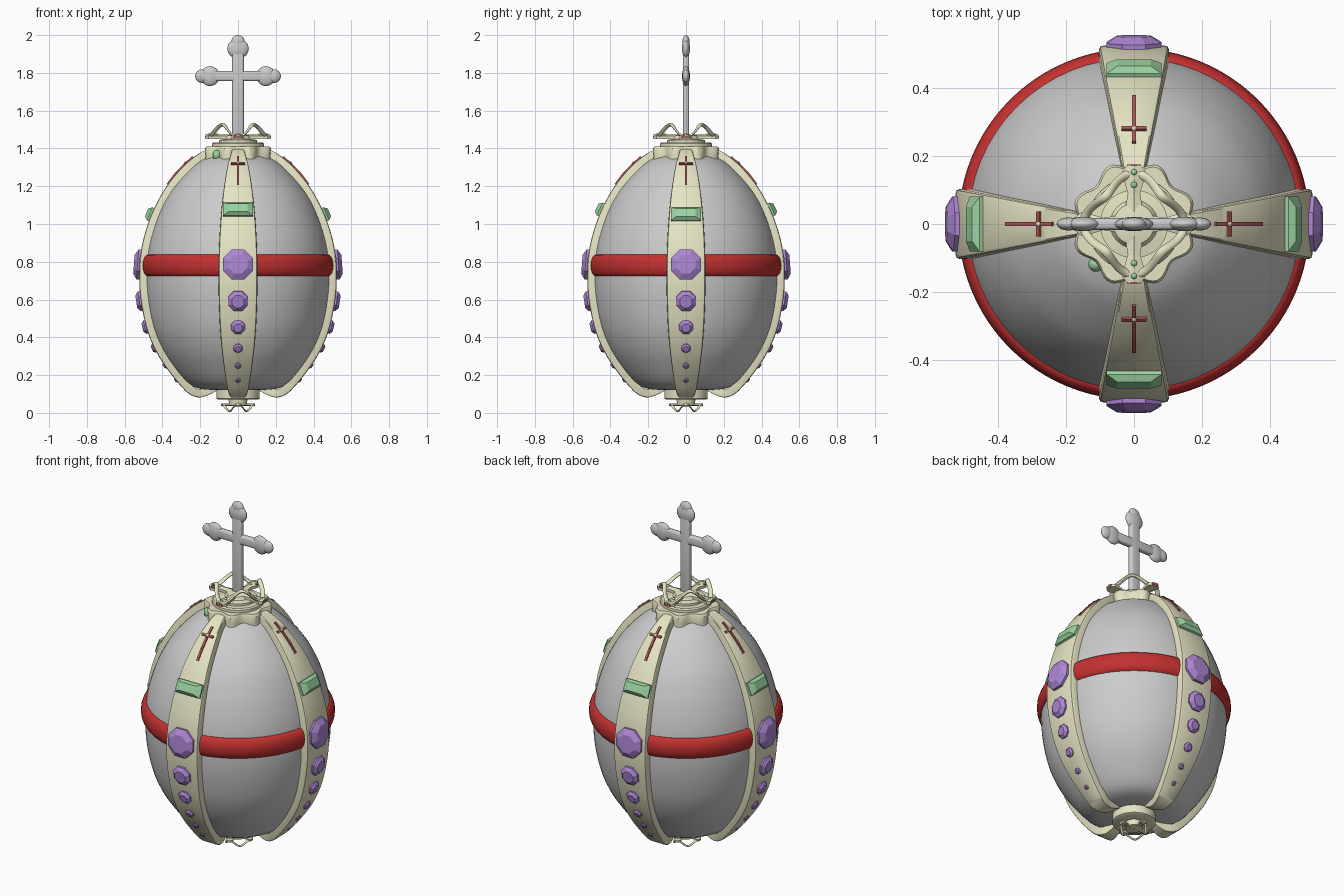
import bpy, bmesh, math
from mathutils import Vector, Matrix

if "Cube" in bpy.data.objects:
    bpy.data.objects.remove(bpy.data.objects["Cube"])

def material(name, rgb):
    m = bpy.data.materials.new(name)
    m.diffuse_color = (*rgb, 1)
    m.use_nodes = True
    m.node_tree.nodes["Principled BSDF"].inputs["Base Color"].default_value = m.diffuse_color
    return m

GOLD = material("pale_gold", (0.80, 0.78, 0.55))
RED = material("red", (0.55, 0.03, 0.03))
DARK = material("dark_red", (0.45, 0.10, 0.10))
PURPLE = material("purple", (0.42, 0.24, 0.65))
GREEN = material("green", (0.33, 0.65, 0.35))

def finish(name, bm, mat=None, matrix=None, smooth=None):
    bmesh.ops.recalc_face_normals(bm, faces=bm.faces)
    me = bpy.data.meshes.new(name)
    bm.to_mesh(me)
    bm.free()
    if mat:
        me.materials.append(mat)
    ob = bpy.data.objects.new(name, me)
    bpy.context.collection.objects.link(ob)
    if matrix:
        ob.matrix_world = matrix
    if smooth:
        bpy.ops.object.select_all(action='DESELECT')
        ob.select_set(True)
        bpy.context.view_layer.objects.active = ob
        bpy.ops.object.shade_smooth_by_angle(angle=math.radians(smooth))
    return ob

def loft(name, rings, mat=None, matrix=None, smooth=None, closed=False):
    bm = bmesh.new()
    vs = [[bm.verts.new(p) for p in ring] for ring in rings]
    n = len(vs[0])
    pairs = list(zip(vs, vs[1:])) + ([(vs[-1], vs[0])] if closed else [])
    for a, b in pairs:
        for i in range(n):
            j = (i + 1) % n
            bm.faces.new((a[i], a[j], b[j], b[i]))
    if not closed:
        bm.faces.new(vs[0])
        bm.faces.new(vs[-1])
    return finish(name, bm, mat, matrix, smooth)

def circle(r, z, n=64, shape=lambda a: 1.0):
    return [(r * shape(a) * math.cos(a), r * shape(a) * math.sin(a), z)
            for a in (2 * math.pi * i / n for i in range(n))]

def lathe(name, prof, mat=None, n=64, smooth=35, **kw):
    return loft(name, [circle(r, z, n) for r, z in prof], mat, smooth=smooth, **kw)

def spline(pts, sub=4):
    """Catmull-Rom resampling of a profile."""
    p = [Vector(q) for q in pts]
    p = [2 * p[0] - p[1]] + p + [2 * p[-1] - p[-2]]
    out = []
    for a, b, c, d in zip(p, p[1:], p[2:], p[3:]):
        for k in range(sub):
            t = k / sub
            out.append(0.5 * (2 * b + (c - a) * t + (2 * a - 5 * b + 4 * c - d) * t * t
                              + (3 * b - a - 3 * c + d) * t ** 3))
    return out + [p[-2]]

def box(name, size, mat, matrix, bevel=0):
    bm = bmesh.new()
    bmesh.ops.create_cube(bm, size=1)
    bmesh.ops.scale(bm, vec=size, verts=bm.verts)
    if bevel:
        bmesh.ops.bevel(bm, geom=bm.edges[:], offset=bevel, segments=3, affect='EDGES', profile=0.5)
    return finish(name, bm, mat, matrix, 40 if bevel else None)

def ball(name, loc, size, mat=None):
    bm = bmesh.new()
    bmesh.ops.create_uvsphere(bm, u_segments=20, v_segments=12, radius=1)
    bmesh.ops.scale(bm, vec=size, verts=bm.verts)
    return finish(name, bm, mat, Matrix.Translation(loc), 60)

def gem(name, rx, ry, h, n, mat, matrix):
    def ring(s, z):
        k = s / math.cos(math.pi / n)
        return [(rx * k * math.cos(a), ry * k * math.sin(a), z)
                for a in (2 * math.pi * (i + 0.5) / n for i in range(n))]
    return loft(name, [ring(1, -0.02), ring(1, h * 0.35), ring(0.62, h)], mat, matrix)

# egg-shaped body
egg = spline([(0.02, 1.385), (0.10, 1.375), (0.16, 1.355), (0.24, 1.305), (0.355, 1.18), (0.42, 1.065),
              (0.462, 0.95), (0.486, 0.84), (0.493, 0.72), (0.485, 0.6), (0.457, 0.46), (0.41, 0.345),
              (0.345, 0.245), (0.27, 0.16), (0.2, 0.128), (0.1, 0.12)])
lathe("egg_body", egg, smooth=60)

# raised red girdle
lathe("red_girdle", [(0.483 + 0.032 * math.cos(a), 0.78 + 0.06 * math.sin(a))
                     for a in (2 * math.pi * i / 16 for i in range(16))], RED, 96, 60, closed=True)

# band outline shared by the four straps and their jewels
band = spline([(0.10, 1.412), (0.17, 1.393), (0.24, 1.35), (0.31, 1.285), (0.385, 1.19), (0.45, 1.07),
               (0.493, 0.95), (0.516, 0.84), (0.523, 0.72), (0.515, 0.6), (0.485, 0.45), (0.437, 0.33),
               (0.37, 0.225), (0.29, 0.128), (0.245, 0.092), (0.2, 0.082), (0.15, 0.097), (0.10, 0.125)])

def normal(i):
    t = band[min(i + 1, len(band) - 1)] - band[max(i - 1, 0)]
    return Vector((-t.y, t.x)).normalized()

def on_band(z):
    """Frame lying on the front strap at height z, its Z axis pointing outward."""
    for i in range(len(band) - 1):
        a, b = band[i], band[i + 1]
        if a.y >= z >= b.y:
            p = a.lerp(b, (a.y - z) / (a.y - b.y))
            n = normal(i).lerp(normal(i + 1), 0.5).normalized()
            return Matrix(((1, 0, 0, 0), (0, n.y, -n.x, -p.x), (0, n.x, n.y, p.y), (0, 0, 0, 1)))

strap = []
for i, p in enumerate(band):
    n, w = normal(i), 0.197 * p.x
    ring = []
    for side, depth in ((-1, 0.045), (-1, 0.012), (-0.96, 0.003), (-0.88, 0),
                        (0.88, 0), (0.96, 0.003), (1, 0.012), (1, 0.045)):
        q = p + n * -depth
        ring.append((side * w, -q.x, q.y))
    strap.append(ring)

for k, side in enumerate(("front", "right", "back", "left")):
    turn = Matrix.Rotation(k * math.pi / 2, 4, 'Z')
    loft(side + "_strap", strap, GOLD, turn, 35)
    # purple stones shrinking downwards
    for z, r, h in ((0.785, 0.08, 0.03), (0.592, 0.053, 0.025), (0.455, 0.036, 0.02),
                    (0.343, 0.024, 0.014), (0.25, 0.016, 0.008), (0.172, 0.012, 0.006)):
        gem(side + "_purple_stone", r, r, h, 8, PURPLE, turn @ on_band(z))
    # green baguette stone
    gem(side + "_green_stone", 0.08, 0.037, 0.028, 4, GREEN, turn @ on_band(1.075 - 0.025 * (k % 2)))
    # inlaid red cross
    for z in (1.235, 1.285, 1.332):
        box(side + "_inlay_upright", (0.013, 0.066, 0.014), DARK, turn @ on_band(z))
    box(side + "_inlay_bar", (0.072, 0.013, 0.016), DARK, turn @ on_band(1.318))
    ball(side + "_inlay_bead", (turn @ on_band(1.318)).translation, (0.01, 0.01, 0.012), GOLD)

# scalloped collar and discs under the crown
star = lambda a: 1 - 0.08 * math.cos(8 * a)
loft("collar", [circle(r, z, 96, star) for r, z in
                ((0.172, 1.325), (0.168, 1.36), (0.172, 1.40), (0.165, 1.41))], GOLD, smooth=40)
lathe("collar_discs", [(0.137, 1.39), (0.137, 1.425), (0.13, 1.432), (0.10, 1.432),
                       (0.10, 1.445), (0.07, 1.45), (0.06, 1.468), (0.03, 1.475)], GOLD)
ball("collar_green_stone", (-0.112, -0.118, 1.365), (0.022, 0.022, 0.027), GREEN)

# bottom boss
lathe("bottom_boss", [(0.10, 0.14), (0.115, 0.125), (0.115, 0.075), (0.105, 0.07),
                      (0.05, 0.07), (0.045, 0.04), (0.02, 0.035)], GOLD)

# openwork crown: wavy wire on four flat arms, repeated small and upside down below
def openwork(name, m, stones):
    rings, n = [], 96
    for i in range(n):
        a = 2 * math.pi * i / n
        c = math.cos(4 * a)
        r, z = 0.132 + 0.016 * c, 0.033 * (1 - c)
        rings.append([((r + 0.013 * math.cos(b)) * math.cos(a), (r + 0.013 * math.cos(b)) * math.sin(a),
                       z + 0.009 * math.sin(b)) for b in (2 * math.pi * j / 8 for j in range(8))])
    loft(name + "_wire", rings, GOLD, m, 60, closed=True)
    for k in range(4):
        t = m @ Matrix.Rotation(k * math.pi / 2, 4, 'Z')
        arm = [[(x, s * w, z) for s, z in ((-1, -0.01), (1, -0.01), (1, 0.006), (0, 0.014), (-1, 0.006))]
               for x, w in ((0.02, 0.03), (0.09, 0.018), (0.13, 0.03), (0.155, 0.034), (0.172, 0.02))]
        loft(name + "_arm", arm, GOLD, t)
        if stones:
            box(name + "_arm_tip", (0.006, 0.04, 0.012), DARK, t @ Matrix.Translation((0.171, 0, 0)))
            for x in (0.115, 0.152):
                ball(name + "_bead", t @ Vector((x, 0, 0.013)), (0.009, 0.009, 0.007), GREEN)

openwork("crown", Matrix.Translation((0, 0, 1.46)), True)
openwork("foot", Matrix.Translation((0, 0, 0.044)) @ Matrix.Diagonal((0.53, 0.53, -0.53, 1)), False)

# top cross with budded ends
box("cross_shaft", (0.062, 0.034, 0.52), None, Matrix.Translation((0, 0, 1.68)), 0.012)
box("cross_bar", (0.32, 0.034, 0.054), None, Matrix.Translation((0, 0, 1.783)), 0.012)
ball("cross_top_bud", (0, 0, 1.928), (0.057, 0.021, 0.052))
ball("cross_top_tip", (0, 0, 1.965), (0.036, 0.019, 0.035))
for s in (-1, 1):
    ball("cross_side_bud", (s * 0.148, 0, 1.783), (0.05, 0.021, 0.053))
    ball("cross_side_tip", (s * 0.191, 0, 1.783), (0.036, 0.019, 0.036))
